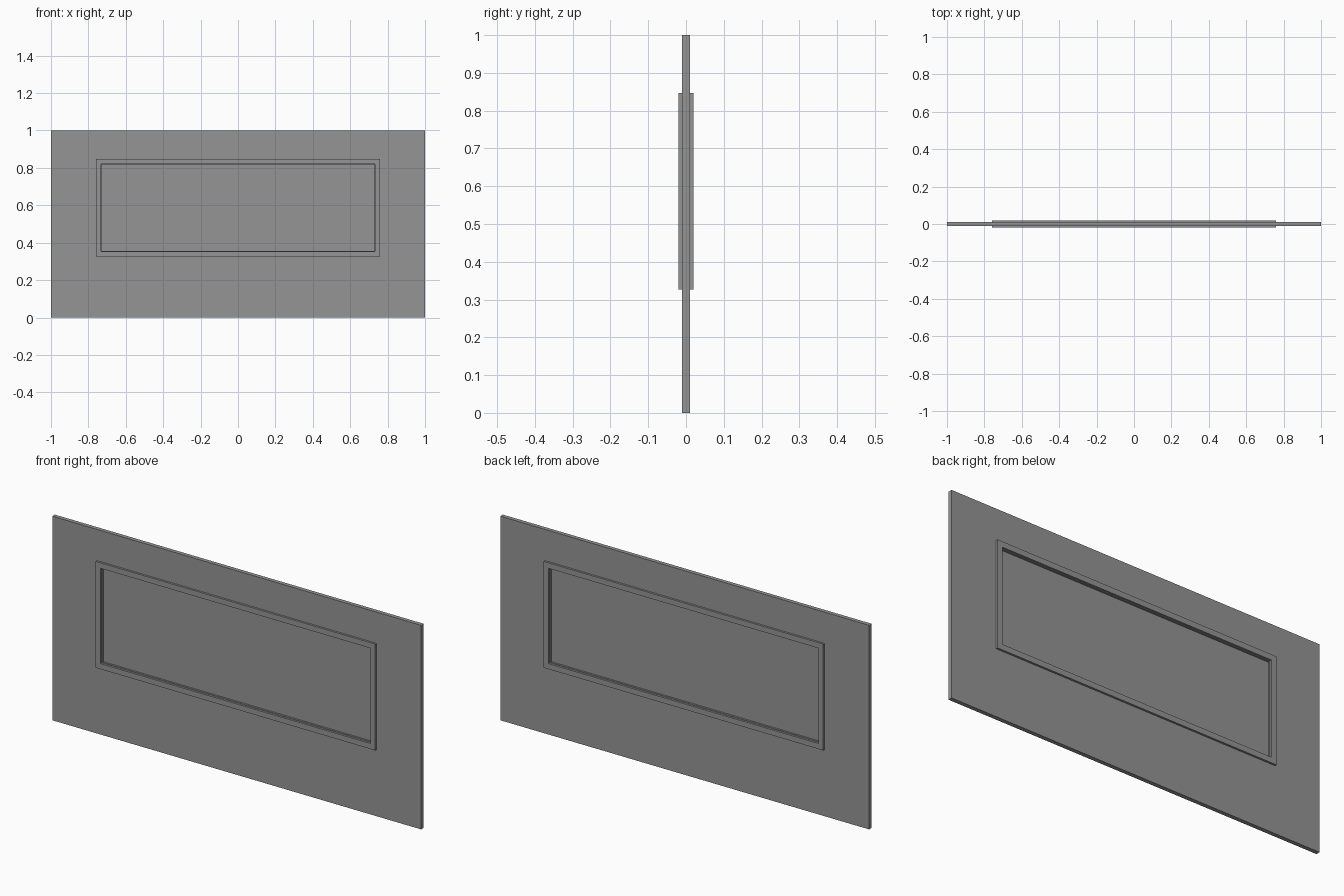
import bpy, bmesh

if "Cube" in bpy.data.objects:
    bpy.data.objects.remove(bpy.data.objects["Cube"])

OUTER = (-0.758, 0.758, 0.326, 0.847)     # window trim outline: x0, x1, z0, z1
INNER = (-0.732, 0.732, 0.353, 0.82)      # opening in the trim
HOLE = (-0.729, 0.729, 0.356, 0.817)      # slightly smaller opening in the panel

grey = bpy.data.materials.new("dark_grey")
grey.diffuse_color = (0.3, 0.3, 0.3, 1)
grey.use_nodes = True
grey.node_tree.nodes["Principled BSDF"].inputs["Base Color"].default_value = grey.diffuse_color


def corners(rect, y):
    x0, x1, z0, z1 = rect
    return [(x0, y, z0), (x1, y, z0), (x1, y, z1), (x0, y, z1)]


def add_object(name, bm):
    bmesh.ops.recalc_face_normals(bm, faces=bm.faces)
    mesh = bpy.data.meshes.new(name)
    bm.to_mesh(mesh)
    bm.free()
    mesh.materials.append(grey)
    obj = bpy.data.objects.new(name, mesh)
    bpy.context.collection.objects.link(obj)
    return obj


def ring(name, outer, inner, y0, y1):
    """Rectangular slab with a rectangular opening."""
    bm = bmesh.new()
    loops = [[bm.verts.new(c) for c in corners(r, y)]
             for r, y in ((outer, y0), (outer, y1), (inner, y1), (inner, y0))]
    for k in range(4):
        a, b = loops[k], loops[(k + 1) % 4]
        for i in range(4):
            j = (i + 1) % 4
            bm.faces.new((a[i], a[j], b[j], b[i]))
    return add_object(name, bm)


def slab(name, rect, y0, y1):
    bm = bmesh.new()
    bmesh.ops.create_cube(bm, size=1)
    x0, x1, z0, z1 = rect
    bmesh.ops.scale(bm, vec=(x1 - x0, y1 - y0, z1 - z0), verts=bm.verts)
    bmesh.ops.translate(bm, vec=((x0 + x1) / 2, (y0 + y1) / 2, (z0 + z1) / 2), verts=bm.verts)
    return add_object(name, bm)


# Wall panel with window opening
ring("wall_panel", (-1, 1, 0, 1), HOLE, -0.01, 0.01)

# Raised trim on both faces
ring("front_trim", OUTER, INNER, -0.02, -0.01)
ring("back_trim", OUTER, INNER, 0.01, 0.02)

# Thin pane set in the middle of the opening
slab("window_pane", HOLE, -0.001, 0.001)
